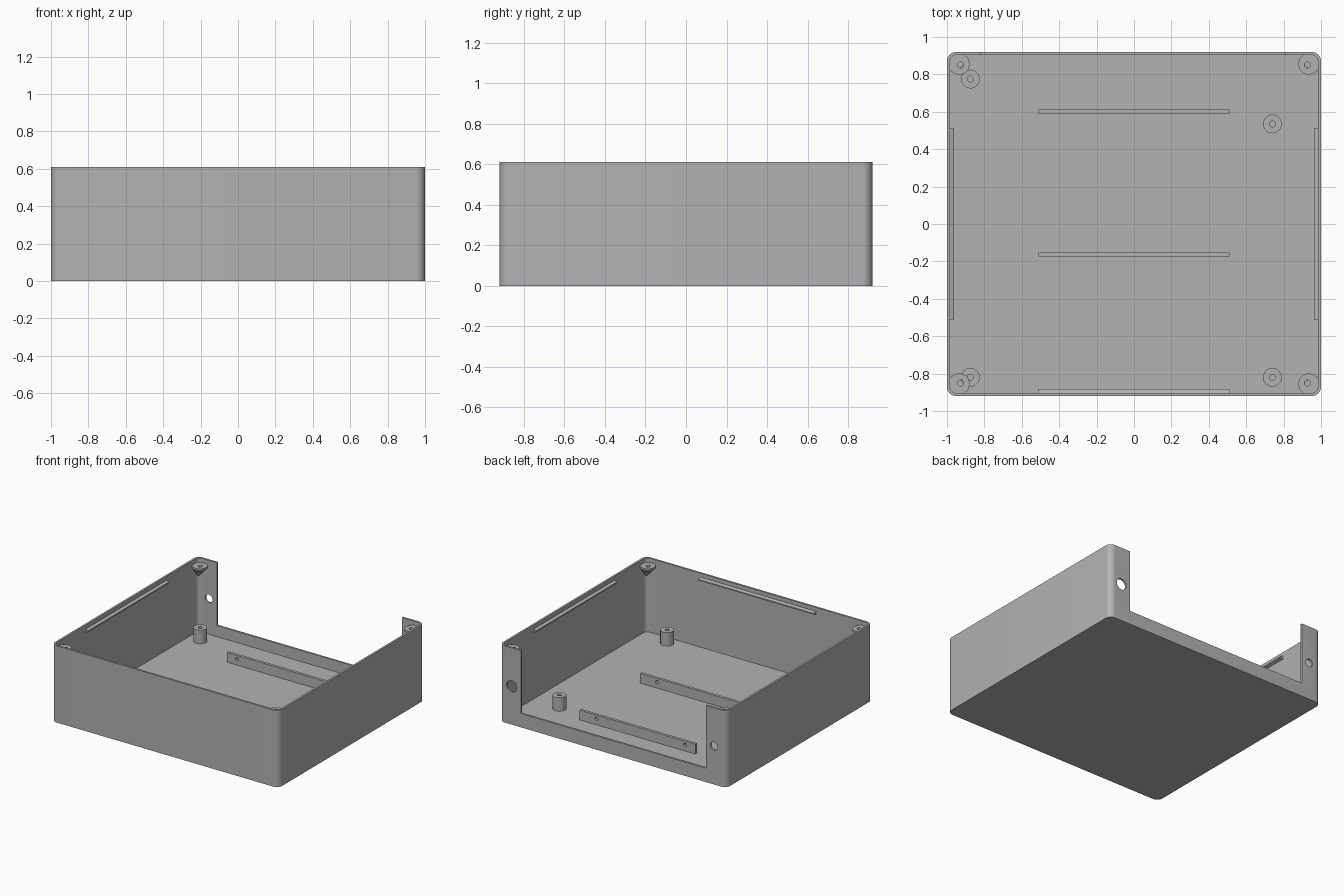
import bpy, bmesh, math
from mathutils import Matrix, Vector

if "Cube" in bpy.data.objects:
    bpy.data.objects.remove(bpy.data.objects["Cube"], do_unlink=True)

grey = bpy.data.materials.new("plain_grey")
grey.use_nodes = True
COLOUR = (0.45, 0.45, 0.45, 1)
grey.diffuse_color = COLOUR
grey.node_tree.nodes["Principled BSDF"].inputs["Base Color"].default_value = COLOUR

WIDTH, DEPTH, HEIGHT = 1.0, 0.92, 0.61      # half width, half depth, full height
WALL, FLOOR, CORNER = 0.016, 0.022, 0.05
IN_X, IN_Y = WIDTH - WALL, DEPTH - WALL


def make(name, bm):
    bmesh.ops.recalc_face_normals(bm, faces=bm.faces)
    mesh = bpy.data.meshes.new(name)
    bm.to_mesh(mesh)
    bm.free()
    mesh.materials.append(grey)
    ob = bpy.data.objects.new(name, mesh)
    bpy.context.scene.collection.objects.link(ob)
    return ob


def rounded_rect(cx, cy, hx, hy, r, steps=8):
    pts = []
    for k, (sx, sy) in enumerate([(1, 1), (-1, 1), (-1, -1), (1, -1)]):
        for i in range(steps + 1):
            a = math.pi / 2 * (k + i / steps)
            pts.append((cx + sx * (hx - r) + r * math.cos(a),
                        cy + sy * (hy - r) + r * math.sin(a)))
    return pts


def loft(name, rings):
    """Closed solid through rings of (x, y, z) points."""
    bm = bmesh.new()
    loops = [[bm.verts.new(p) for p in ring] for ring in rings]
    for low, high in zip(loops, loops[1:]):
        for i in range(len(low)):
            j = (i + 1) % len(low)
            bm.faces.new((low[i], low[j], high[j], high[i]))
    bm.faces.new(loops[0][::-1])
    bm.faces.new(loops[-1])
    return make(name, bm)


def prism(name, outline, z0, z1):
    return loft(name, [[(x, y, z) for x, y in outline] for z in (z0, z1)])


def box(name, x0, x1, y0, y1, z0, z1):
    return prism(name, [(x0, y0), (x1, y0), (x1, y1), (x0, y1)], z0, z1)


def cylinder(name, centre, r, length, along_y=False, sides=32):
    bm = bmesh.new()
    turn = Matrix.Rotation(math.pi / 2, 4, "X") if along_y else Matrix()
    bmesh.ops.create_cone(bm, cap_ends=True, segments=sides, radius1=r, radius2=r,
                          depth=length, matrix=Matrix.Translation(centre) @ turn)
    return make(name, bm)


def cut(ob, *cutters):
    for c in cutters:
        mod = ob.modifiers.new("cut", "BOOLEAN")
        mod.operation, mod.solver, mod.object = "DIFFERENCE", "EXACT", c
    bpy.context.view_layer.update()
    graph = bpy.context.evaluated_depsgraph_get()
    mesh = bpy.data.meshes.new_from_object(ob.evaluated_get(graph))
    ob.modifiers.clear()
    ob.data = mesh
    for c in cutters:
        bpy.data.objects.remove(c, do_unlink=True)
    return ob


parts = []

# Open tray with a wide gap in the back wall and a hole in each back post
tray = prism("tray_shell", rounded_rect(0, 0, WIDTH, DEPTH, CORNER), 0, HEIGHT)
parts.append(cut(
    tray,
    prism("cavity", rounded_rect(0, 0, IN_X, IN_Y, CORNER - WALL), FLOOR, 1),
    box("back_gap", -0.82, 0.81, 0.86, 1, 0.11, 1),
    cylinder("left_port", (0.89, DEPTH, 0.305), 0.045, 0.1, True),
    cylinder("right_port", (-0.89, DEPTH, 0.305), 0.032, 0.1, True)))

# Screw bosses in the upper corners, tapering down into the walls
for side, sx in (("left", 1), ("right", -1)):
    for end, sy in (("back", 1), ("front", -1)):
        outline = rounded_rect(sx * 0.935, sy * 0.855, 0.055, 0.055, 0.05)
        tip = Vector((sx * 0.98, sy * 0.9))
        foot = [tip.lerp(Vector(p), 0.05) for p in outline]
        boss = loft(f"{end}_{side}_boss", [[(x, y, 0.465) for x, y in foot],
                                           [(x, y, 0.56) for x, y in outline],
                                           [(x, y, 0.575) for x, y in outline]])
        hole = cylinder("screw_hole", (sx * 0.927, sy * 0.85, 0.57), 0.016, 0.08)
        parts.append(cut(boss, hole))

# Hollow standoffs on the floor
spots = [(-0.875, 0.775), (0.74, 0.535), (0.74, -0.82), (-0.875, -0.82)]
for n, (x, y) in enumerate(spots):
    post = cylinder(f"standoff_{n + 1}", (x, y, 0.07), 0.05, 0.12)
    parts.append(cut(post, cylinder("bore", (x, y, 0.1), 0.016, 0.12)))

# Upright floor rails with two cross holes each
for name, y in (("back_rail", 0.6), ("middle_rail", -0.163)):
    rail = box(name, -0.51, 0.51, y - 0.011, y + 0.011, 0.015, 0.1)
    parts.append(cut(rail, *[cylinder("pin_hole", (x, y, 0.07), 0.014, 0.1, True, 20)
                             for x in (-0.42, 0.36)]))

# Snap ridges with a wedge section, near the rim on three walls
for name, angle, reach in (("front_ridge", 0, IN_Y), ("left_ridge", 90, IN_X),
                           ("right_ridge", -90, IN_X)):
    wedge = [(-reach - 0.005, 0.55), (-reach + 0.022, 0.56),
             (-reach + 0.022, 0.57), (-reach - 0.005, 0.58)]
    ridge = loft(name, [[(x, y, z) for y, z in wedge] for x in (-0.51, 0.51)])
    ridge.data.transform(Matrix.Rotation(math.radians(angle), 4, "Z"))
    parts.append(ridge)

# Smooth the round surfaces, keep the edges sharp
bpy.ops.object.select_all(action="DESELECT")
for ob in parts:
    ob.select_set(True)
bpy.context.view_layer.objects.active = parts[0]
bpy.ops.object.shade_smooth_by_angle(angle=math.radians(30))
